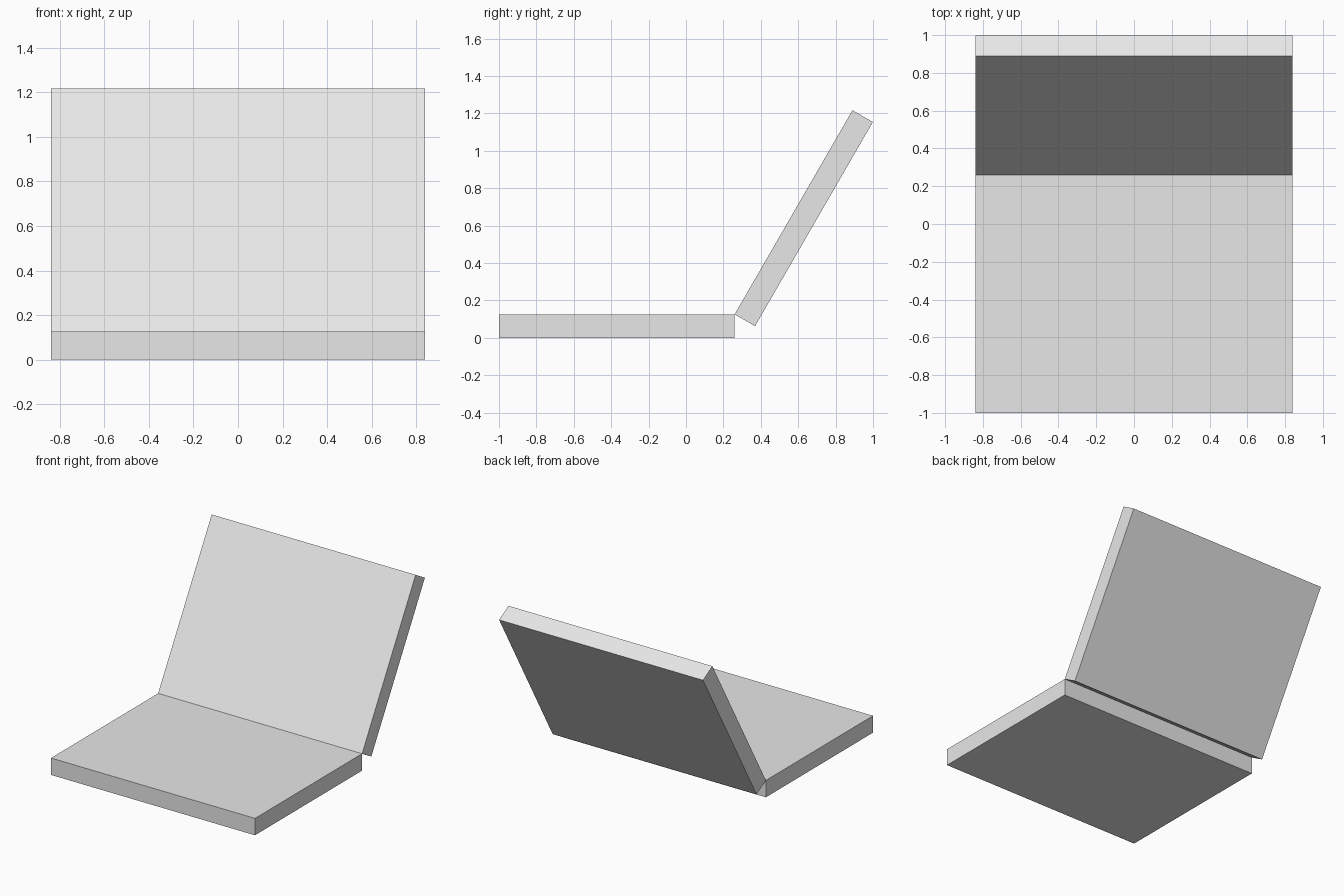
import bpy
import bmesh
import math
from mathutils import Matrix, Vector

cube = bpy.data.objects.get("Cube")
if cube:
    bpy.data.objects.remove(cube, do_unlink=True)

WIDTH, DEPTH, THICK = 1.68, 1.26, 0.126
HINGE = Vector((0, DEPTH - 1, THICK))

grey = bpy.data.materials.new("light_grey")
grey.use_nodes = True
colour = (0.8, 0.8, 0.8, 1)
grey.diffuse_color = colour
grey.node_tree.nodes["Principled BSDF"].inputs["Base Color"].default_value = colour


def panel(name, centre, angle):
    """Flat slab whose centre is given from the hinge line, then swung about it."""
    bm = bmesh.new()
    bmesh.ops.create_cube(bm, size=1)
    bmesh.ops.scale(bm, vec=(WIDTH, DEPTH, THICK), verts=bm.verts)
    bmesh.ops.translate(bm, vec=centre, verts=bm.verts)
    mesh = bpy.data.meshes.new(name)
    bm.to_mesh(mesh)
    bm.free()
    mesh.materials.append(grey)
    obj = bpy.data.objects.new(name, mesh)
    obj.matrix_world = Matrix.Translation(HINGE) @ Matrix.Rotation(angle, 4, "X")
    bpy.context.collection.objects.link(obj)


# Flat base in front of the hinge, open lid leaning back behind it
panel("base", (0, -DEPTH / 2, -THICK / 2), 0)
panel("lid", (0, DEPTH / 2, -THICK / 2), math.radians(60))
